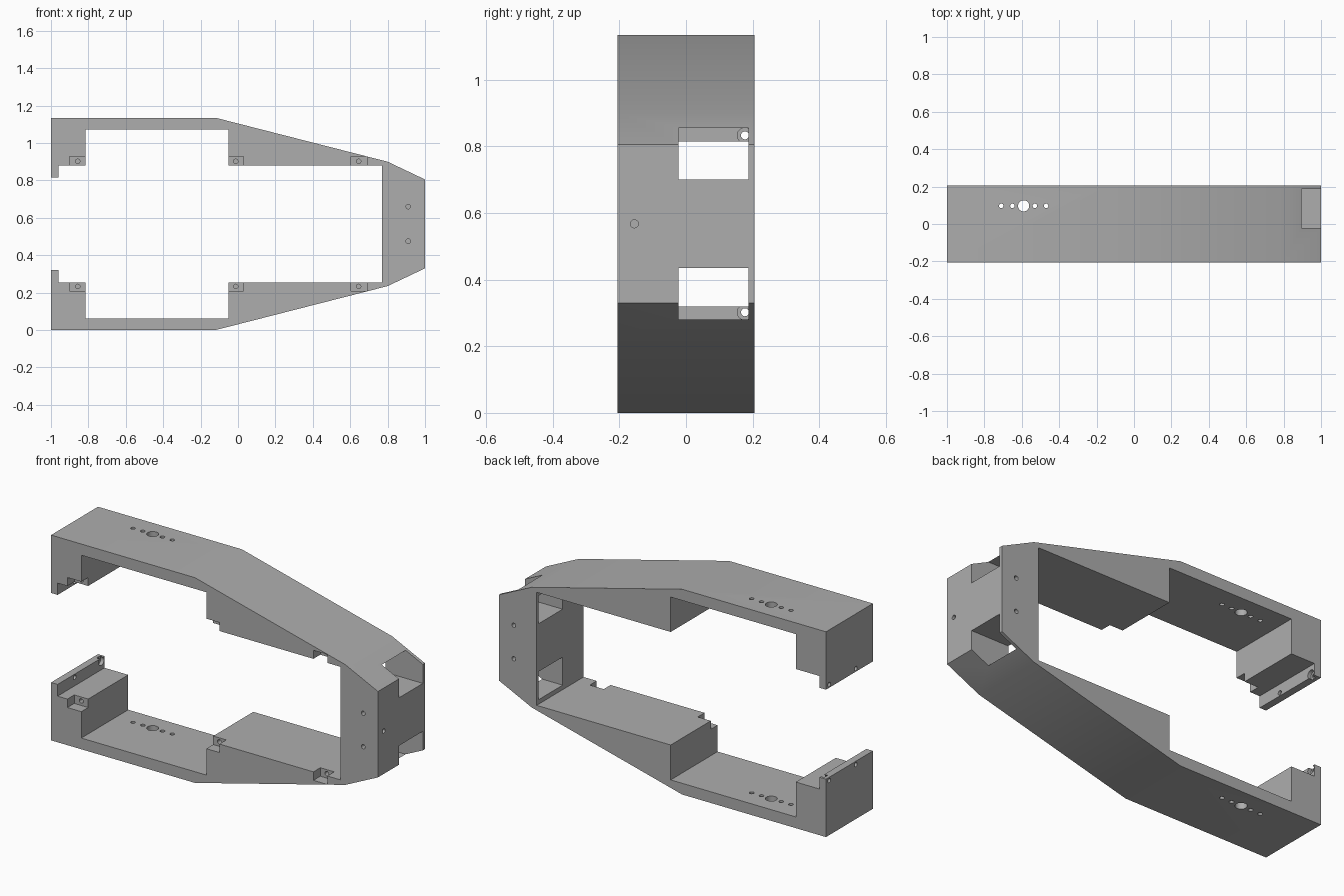
import bpy, bmesh, math
from mathutils import Matrix, Vector

if "Cube" in bpy.data.objects:
    bpy.data.objects.remove(bpy.data.objects["Cube"])

HEIGHT = 1.135
HALF_DEPTH = 0.205

# Single grey plastic colour
grey = bpy.data.materials.new("grey plastic")
grey.use_nodes = True
colour = (0.42, 0.42, 0.42, 1)
grey.diffuse_color = colour
grey.node_tree.nodes["Principled BSDF"].inputs["Base Color"].default_value = colour


def make_object(name, bm):
    bmesh.ops.recalc_face_normals(bm, faces=bm.faces)
    mesh = bpy.data.meshes.new(name)
    bm.to_mesh(mesh)
    bm.free()
    mesh.materials.append(grey)
    obj = bpy.data.objects.new(name, mesh)
    bpy.context.collection.objects.link(obj)
    return obj


def box(low, high):
    low, high = Vector(low), Vector(high)
    bm = bmesh.new()
    bmesh.ops.create_cube(bm, size=1)
    bmesh.ops.scale(bm, vec=high - low, verts=bm.verts)
    bmesh.ops.translate(bm, vec=(low + high) / 2, verts=bm.verts)
    return make_object("pocket_cutter", bm)


def drill(centre, radius, length, axis):
    turn = {"X": Matrix.Rotation(math.pi / 2, 4, "Y"),
            "Y": Matrix.Rotation(math.pi / 2, 4, "X"),
            "Z": Matrix.Identity(4)}[axis]
    bm = bmesh.new()
    bmesh.ops.create_cone(bm, cap_ends=True, segments=24, radius1=radius,
                          radius2=radius, depth=length,
                          matrix=Matrix.Translation(centre) @ turn)
    return make_object("drill_cutter", bm)


# Frame body: lower half of the outline, mirrored about mid height, extruded in depth
lower = [(0.77, 0.255), (-0.05, 0.255), (-0.05, 0.062), (-0.815, 0.062),
         (-0.815, 0.255), (-0.96, 0.255), (-0.96, 0.32), (-1, 0.32),
         (-1, 0), (-0.12, 0), (0.8, 0.235), (1, 0.33)]
outline = lower + [(x, HEIGHT - z) for x, z in reversed(lower)]
bm = bmesh.new()
face = bm.faces.new([bm.verts.new((x, -HALF_DEPTH, z)) for x, z in outline])
back = bmesh.ops.extrude_face_region(bm, geom=[face])["geom"]
bmesh.ops.translate(bm, vec=(0, 2 * HALF_DEPTH, 0),
                    verts=[v for v in back if isinstance(v, bmesh.types.BMVert)])
frame = make_object("open_frame", bm)

cutters = []
for upper in (False, True):
    def up(z):
        return HEIGHT - z if upper else z

    def mirrored_box(x, y, z):
        a, b = sorted((up(z[0]), up(z[1])))
        cutters.append(box((x[0], y[0], a), (x[1], y[1], b)))

    # Screw notches along the front edge, each with a blind hole
    for x0, x1, hole in ((-0.90, -0.80, -0.857), (-0.07, 0.03, -0.012), (0.605, 0.69, 0.645)):
        mirrored_box((x0, x1), (-0.3, -0.145), (0.208, 0.27))
        cutters.append(drill((hole, -0.13, up(0.233)), 0.012, 0.14, "Y"))

    # Windows through the end wall
    mirrored_box((0.7, 1.1), (-0.022, 0.187), (0.28, 0.435))

    # End lip screw holes, the rear one counterbored
    for y in (-0.055, 0.177):
        cutters.append(drill((-0.98, y, up(0.302)), 0.012, 0.1, "X"))
    cutters.append(drill((-0.96, 0.177, up(0.302)), 0.023, 0.04, "X"))

    # Row of vent holes through the rail
    for i in range(-2, 3):
        radius = 0.03 if i == 0 else 0.012
        cutters.append(drill((-0.59 + 0.06 * i, 0.097, up(0.03)), radius, 0.2, "Z"))

    # Blind holes in front and back of the end wall
    for side in (-1, 1):
        cutters.append(drill((0.91, side * HALF_DEPTH, up(0.475)), 0.012, 0.16, "Y"))

# Blind hole in the end face
cutters.append(drill((1, -0.155, HEIGHT / 2), 0.012, 0.16, "X"))

# Cut everything out of the frame
bpy.context.view_layer.objects.active = frame
for cutter in cutters:
    cut = frame.modifiers.new("cut", "BOOLEAN")
    cut.operation = "DIFFERENCE"
    cut.solver = "EXACT"
    cut.object = cutter
    bpy.ops.object.modifier_apply(modifier=cut.name)
    bpy.data.objects.remove(cutter)

bpy.ops.object.select_all(action="DESELECT")
frame.select_set(True)
bpy.ops.object.shade_smooth_by_angle(angle=math.radians(30))
